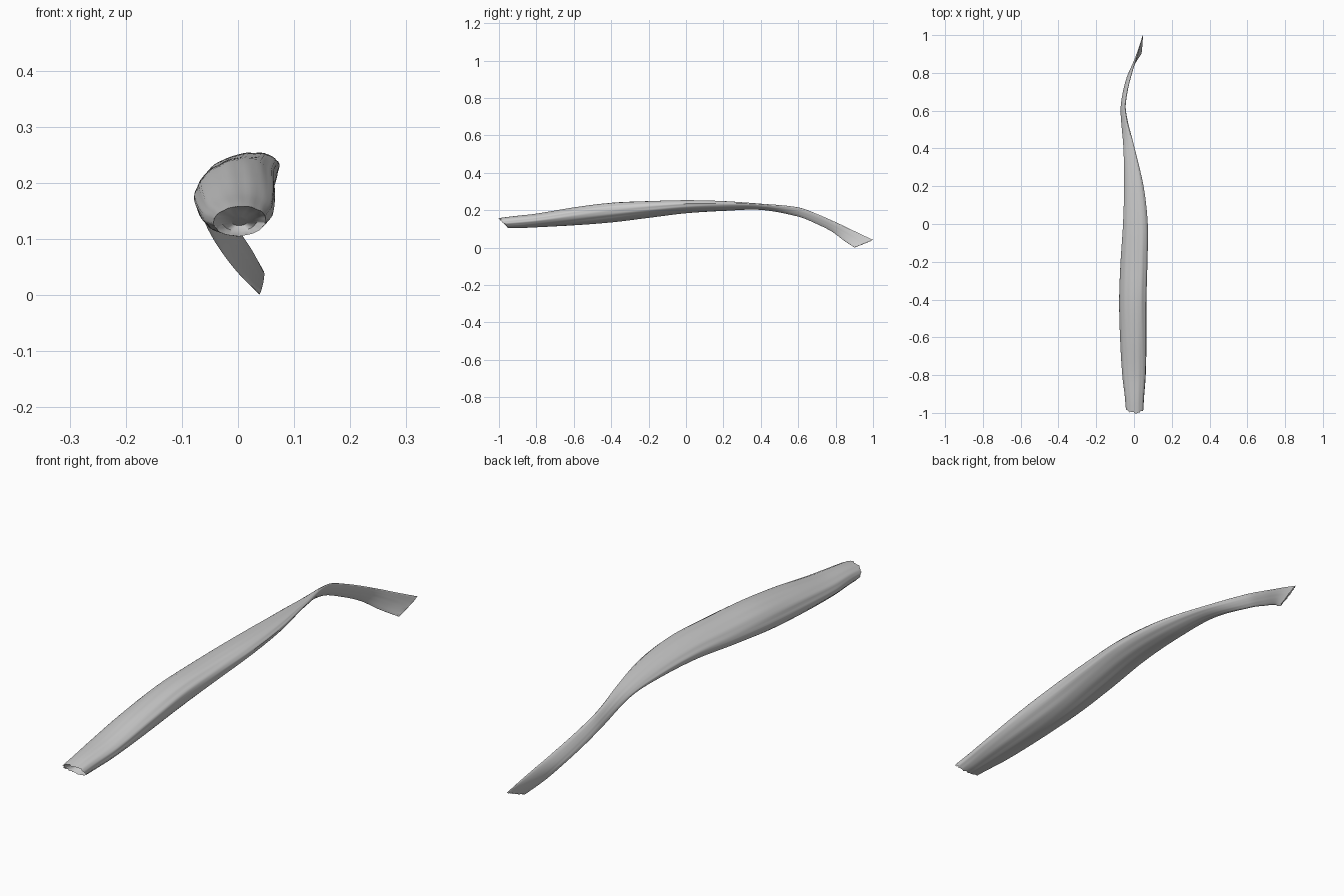
import bpy, bmesh, math, random

if "Cube" in bpy.data.objects:
    bpy.data.objects.remove(bpy.data.objects["Cube"])

random.seed(4)

# Cross-sections: y, x min, x max, z min, z max, tilt (deg), shear of the slice along y
SECTIONS = [
    (-0.975, -0.044, 0.050, 0.105, 0.158, 5, -0.025),
    (-0.92, -0.048, 0.053, 0.105, 0.167, 5, -0.015),
    (-0.80, -0.062, 0.062, 0.109, 0.182, 8, 0),
    (-0.60, -0.073, 0.066, 0.120, 0.215, 12, 0),
    (-0.40, -0.077, 0.066, 0.136, 0.240, 15, 0),
    (-0.20, -0.070, 0.071, 0.160, 0.249, 18, 0),
    (0.00, -0.058, 0.072, 0.184, 0.254, 20, 0),
    (0.20, -0.053, 0.050, 0.197, 0.249, 25, 0),
    (0.40, -0.056, 0.004, 0.202, 0.235, 38, 0),
    (0.60, -0.071, -0.043, 0.166, 0.215, 52, 0),
    (0.70, -0.060, -0.033, 0.130, 0.177, 60, 0.008),
    (0.80, -0.036, -0.005, 0.086, 0.127, 65, 0.020),
    (0.88, -0.002, 0.026, 0.041, 0.079, 66, 0.040),
    (0.95, 0.037, 0.047, 0.001, 0.041, 55, 0.050),
]
SIDES, STEPS = 56, 8


def spline(a, b, c, d, t):
    # Non-uniform cubic blend of section rows, tangents scaled by y spacing
    h = c[0] - b[0]
    out = []
    for p, q, r, s in zip(a, b, c, d):
        m0 = (r - p) / (c[0] - a[0]) * h
        m1 = (s - q) / (d[0] - b[0]) * h
        out.append((2*t**3 - 3*t*t + 1)*q + (t**3 - 2*t*t + t)*m0
                   + (3*t*t - 2*t**3)*r + (t**3 - t*t)*m1)
    return out


def ring(bm, row, ragged=0.0, scale=1.0, push=0.0):
    y, x0, x1, z0, z1, tilt, shear = row
    verts = []
    for i in range(SIDES):
        a = 2 * math.pi * i / SIDES
        # Shallow lengthwise fibre grooves
        g = scale * (1 + 0.012 * math.sin(9*a + 3*y) + 0.010 * math.sin(14*a - 5*y))
        c, s = math.cos(a), math.sin(a + math.radians(tilt))
        verts.append(bm.verts.new((
            (x0 + x1)/2 + (x1 - x0)/2 * c * g,
            y + shear * s + push + random.uniform(-ragged, ragged),
            (z0 + z1)/2 + (z1 - z0)/2 * s * g)))
    return verts


def bridge(bm, a, b):
    for i in range(SIDES):
        j = (i + 1) % SIDES
        bm.faces.new((a[i], a[j], b[j], b[i]))


# Muscle body lofted through the sections
rows = []
for k in range(len(SECTIONS) - 1):
    quad = [SECTIONS[min(max(k + o, 0), len(SECTIONS) - 1)] for o in (-1, 0, 1, 2)]
    rows += [spline(*quad, t / STEPS) for t in range(STEPS)]
rows.append(list(SECTIONS[-1]))

bm = bmesh.new()
rings = [ring(bm, r, 0.005 if i in (0, len(rows) - 1) else 0) for i, r in enumerate(rows)]
for a, b in zip(rings, rings[1:]):
    bridge(bm, a, b)

# Hollowed front end
prev = rings[0]
for scale, push in ((0.88, 0.012), (0.65, 0.035), (0.3, 0.045)):
    inner = ring(bm, rows[0], 0, scale, push)
    bridge(bm, inner, prev)
    prev = inner
bm.faces.new(prev)

# Torn thin tendon end
bm.faces.new(rings[-1])

bmesh.ops.recalc_face_normals(bm, faces=bm.faces)
mesh = bpy.data.meshes.new("muscle_strand")
bm.to_mesh(mesh)
bm.free()
muscle = bpy.data.objects.new("muscle_strand", mesh)
bpy.context.collection.objects.link(muscle)
bpy.context.view_layer.objects.active = muscle
muscle.select_set(True)
bpy.ops.object.shade_smooth_by_angle(angle=math.radians(40))
